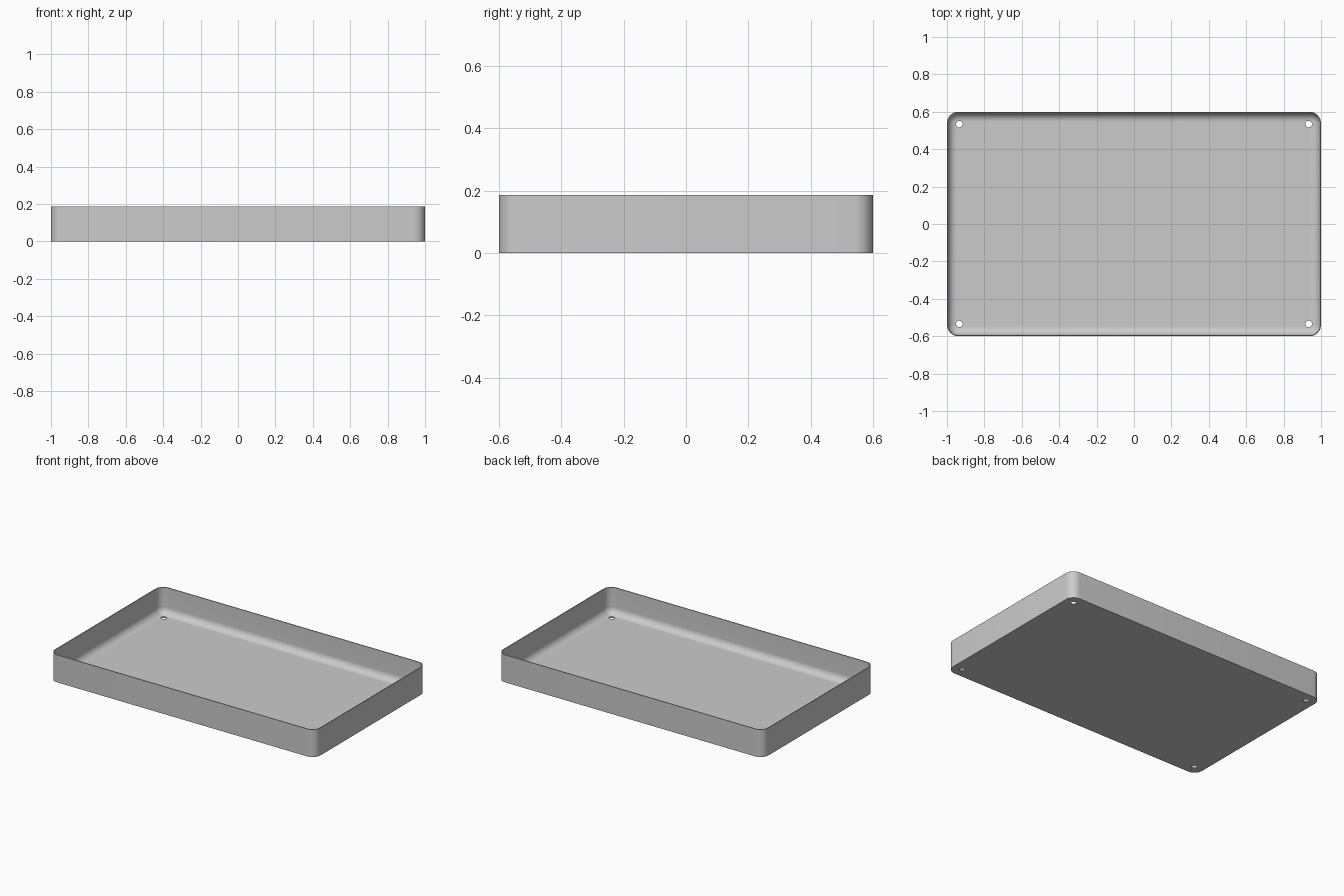
import bpy, bmesh
from math import sin, cos, pi

cube = bpy.data.objects.get("Cube")
if cube:
    bpy.data.objects.remove(cube)

HX, HY, HEIGHT = 1.0, 0.6, 0.187
CORNER, WALL, FLOOR, FILLET = 0.06, 0.006, 0.008, 0.046
STEPS = 10

grey = bpy.data.materials.new("light_grey")
grey.use_nodes = True
colour = (0.6, 0.6, 0.6, 1)
grey.diffuse_color = colour
grey.node_tree.nodes["Principled BSDF"].inputs["Base Color"].default_value = colour


def ring(bm, inset, z):
    """Rounded rectangle of vertices, moved inwards by inset."""
    r = CORNER - inset
    verts = []
    for k, (sx, sy) in enumerate([(1, 1), (-1, 1), (-1, -1), (1, -1)]):
        for i in range(STEPS + 1):
            a = (k + i / STEPS) * pi / 2
            verts.append(bm.verts.new((sx * (HX - CORNER) + r * cos(a),
                                       sy * (HY - CORNER) + r * sin(a), z)))
    return verts


# Tray: wall profile swept around, with a fillet down to the floor
profile = [(0, 0), (0, HEIGHT), (WALL, HEIGHT)]
for i in range(STEPS + 1):
    a = i / STEPS * pi / 2
    profile.append((WALL + FILLET * (1 - cos(a)), FLOOR + FILLET * (1 - sin(a))))

bm = bmesh.new()
rings = [ring(bm, *p) for p in profile]
for low, high in zip(rings, rings[1:]):
    for i in range(len(low)):
        j = (i + 1) % len(low)
        bm.faces.new((low[i], low[j], high[j], high[i]))
bm.faces.new(rings[0])
bm.faces.new(rings[-1])
bmesh.ops.recalc_face_normals(bm, faces=bm.faces)
mesh = bpy.data.meshes.new("tray")
bm.to_mesh(mesh)
bm.free()
mesh.materials.append(grey)
tray = bpy.data.objects.new("tray", mesh)
bpy.context.collection.objects.link(tray)

# Corner screw holes
for sx in (-1, 1):
    for sy in (-1, 1):
        bpy.ops.mesh.primitive_cylinder_add(vertices=32, radius=0.0175, depth=0.2,
                                            location=(sx * 0.934, sy * 0.534, 0))
        cutter = bpy.context.object
        cutter.name = "hole_cutter"
        cutter.hide_render = True
        cutter.data.materials.append(grey)
        cut = tray.modifiers.new("screw_hole", "BOOLEAN")
        cut.operation = "DIFFERENCE"
        cut.solver = "EXACT"
        cut.object = cutter
        bpy.context.view_layer.objects.active = tray
        bpy.ops.object.modifier_apply(modifier=cut.name)
        bpy.data.objects.remove(cutter)

# Smooth corners and fillet, sharp rims
bpy.ops.object.select_all(action="DESELECT")
tray.select_set(True)
bpy.context.view_layer.objects.active = tray
bpy.ops.object.shade_smooth_by_angle(angle=pi / 6)
